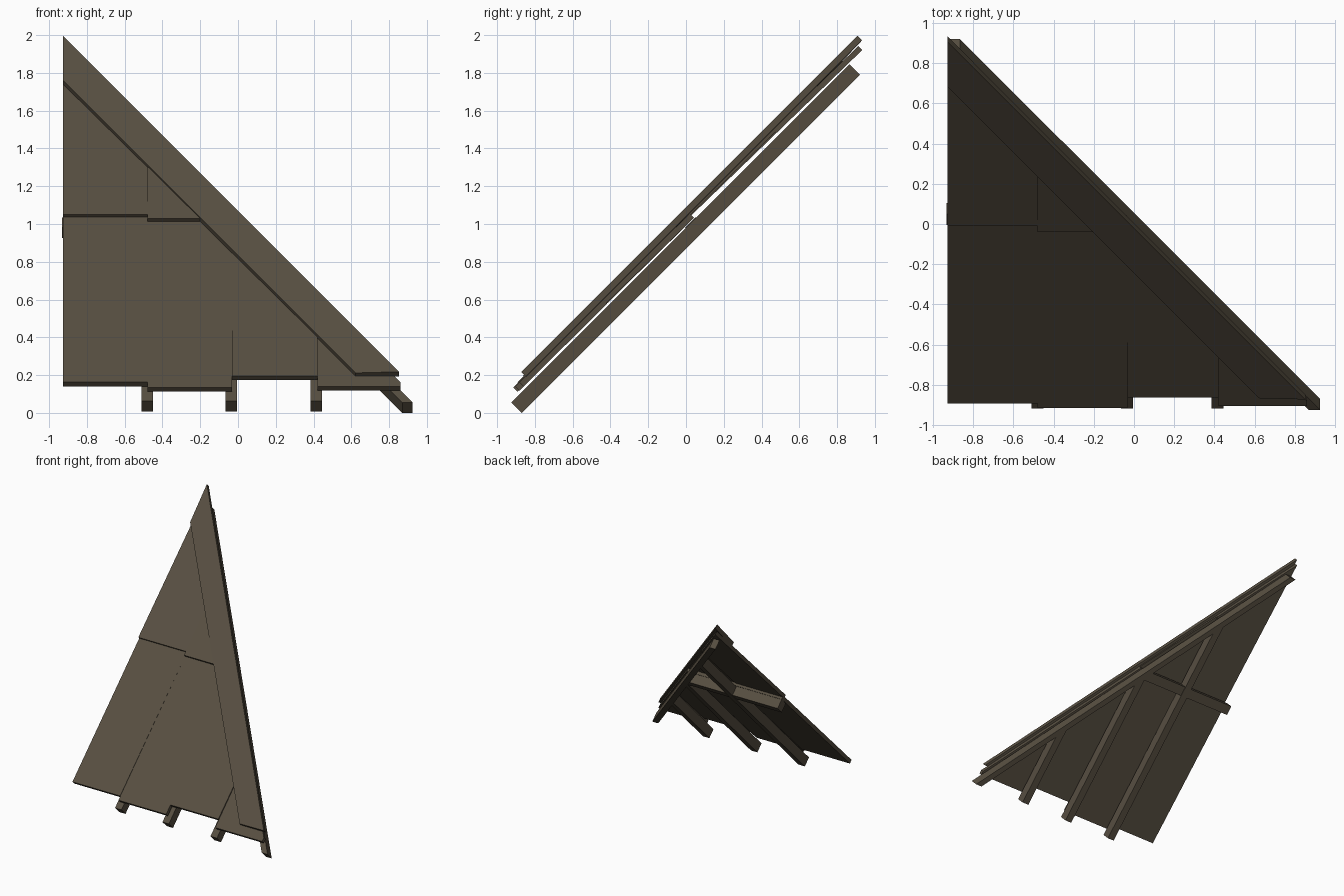
import bpy, bmesh, math

if "Cube" in bpy.data.objects:
    bpy.data.objects.remove(bpy.data.objects["Cube"])

R2 = math.sqrt(2)

wood = bpy.data.materials.new("weathered_brown_wood")
wood.diffuse_color = (0.095, 0.077, 0.053, 1)
wood.use_nodes = True
wood.node_tree.nodes["Principled BSDF"].inputs["Base Color"].default_value = wood.diffuse_color


# Roof-plane coordinates: x across, s up the 45 degree slope, o = z - y height offset
def to_world(x, s, o):
    return (x, s / R2 - o / 2, s / R2 + o / 2)


# Keep the part of an (x, s) polygon left of the hip line x + s/sqrt2 = c
def clip(poly, c):
    out = []
    for (ax, a_s), (bx, bs) in zip(poly, poly[1:] + poly[:1]):
        da, db = ax + a_s / R2 - c, bx + bs / R2 - c
        if da <= 0:
            out.append((ax, a_s))
        if da * db < 0:
            t = da / (da - db)
            out.append((ax + t * (bx - ax), a_s + t * (bs - a_s)))
    return out


# Plank lying on the slope; top is a function of (x, s)
def plank(name, poly, top, thick):
    bm = bmesh.new()
    hi = [bm.verts.new(to_world(x, s, top(x, s))) for x, s in poly]
    lo = [bm.verts.new(to_world(x, s, top(x, s) - thick)) for x, s in poly]
    bm.faces.new(hi)
    bm.faces.new(lo[::-1])
    n = len(poly)
    for i in range(n):
        j = (i + 1) % n
        bm.faces.new((hi[i], lo[i], lo[j], hi[j]))
    bmesh.ops.recalc_face_normals(bm, faces=bm.faces)
    me = bpy.data.meshes.new(name)
    bm.to_mesh(me)
    bm.free()
    me.materials.append(wood)
    ob = bpy.data.objects.new(name, me)
    bpy.context.collection.objects.link(ob)


def rect(x0, x1, s0, s1):
    return [(x0, s0), (x1, s0), (x1, s1), (x0, s1)]


def tilt(s0, o0, s1, o1):
    return lambda x, s: o0 + (o1 - o0) * (s - s0) / (s1 - s0)


def flat(x, s):
    return 0.98


# Common rafters, butting into the hip rafter
for i, x in enumerate((-0.48, -0.035, 0.415)):
    plank(f"rafter_{i + 1}", clip(rect(x - 0.03, x + 0.03, -0.605, 3), 0.437), flat, 0.11)

# Diagonal hip rafter
plank("hip_rafter", [(0.87, -0.615), (0.925, -0.615), (-0.866, 1.917), (-0.921, 1.917)],
      flat, 0.11)

# Horizontal cross beam
plank("cross_beam", clip(rect(-0.932, 0.2, 0.69, 0.768), 0.437),
      lambda x, s: 0.985, 0.11)

# Lower course of roof boards: x range, lower end, height there
lower = [(-0.927, -0.48, -0.516, 1.055), (-0.48, -0.033, -0.5515, 1.05),
         (-0.033, 0.42, -0.472, 1.06), (0.42, 0.86, -0.541, 1.045)]
for i, (x0, x1, s0, o) in enumerate(lower):
    plank(f"lower_board_{i + 1}", clip(rect(x0, x1, s0, 0.76), 0.50),
          tilt(s0, o, 0.76, 1.035), 0.045)

# Upper course of roof boards
plank("upper_board_1", clip(rect(-0.927, -0.48, 0.735, 3), 0.50),
      tilt(0.735, 1.06, 2.015, 1.03), 0.042)
plank("upper_board_2", clip(rect(-0.48, -0.033, 0.70, 3), 0.50),
      tilt(0.70, 1.068, 1.4, 1.055), 0.042)

# Wide hip board covering the diagonal edge
def hip_top(x, s):
    return 1.078 + 0.012 * (x + s / R2 - 0.295) / 0.23


plank("hip_board", [(0.622, -0.463), (0.852, -0.463),
                    (-0.927, 1.452 * R2), (-0.927, 1.222 * R2)], hip_top, 0.05)
